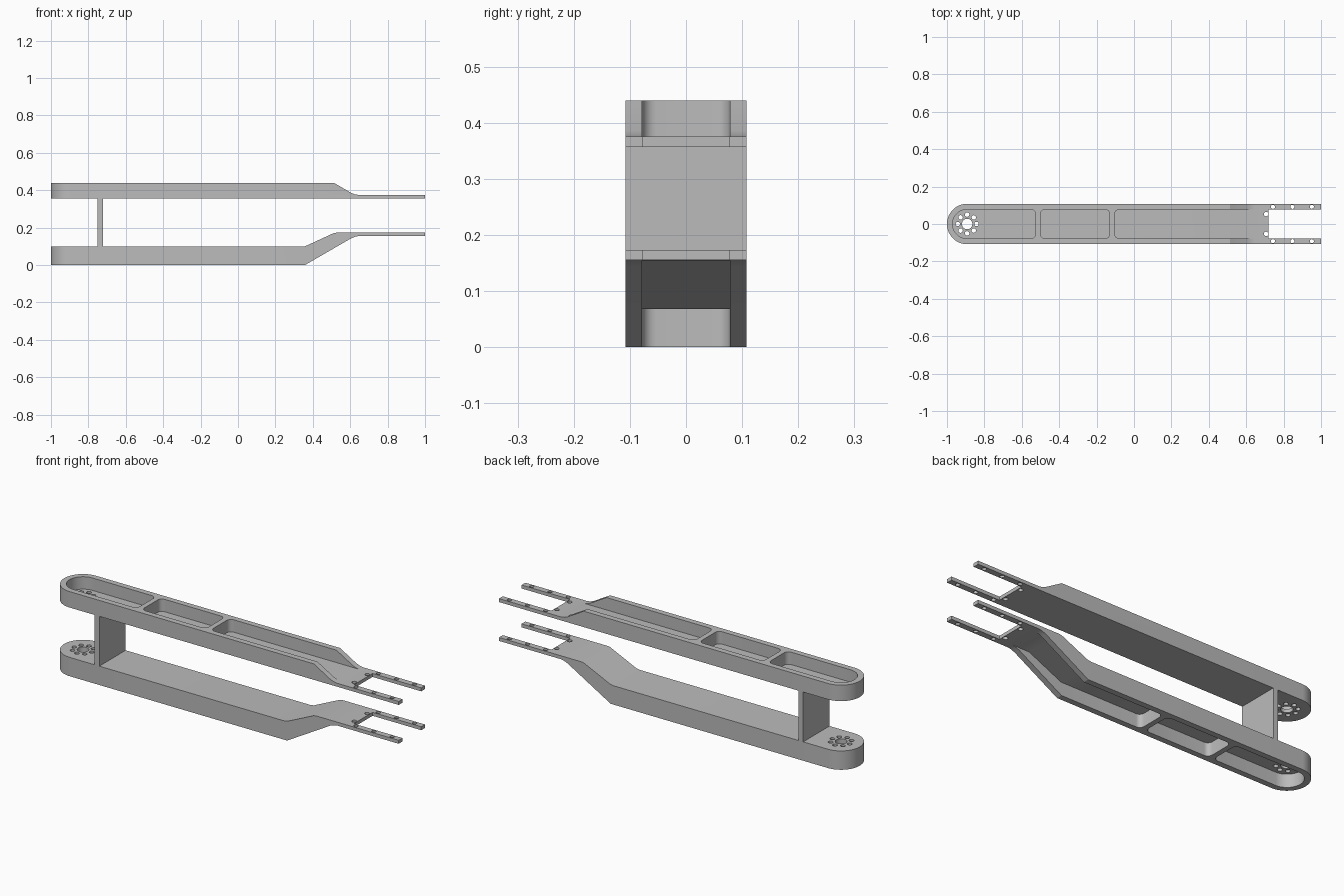
import bpy, bmesh, math
from mathutils import Vector

if "Cube" in bpy.data.objects:
    bpy.data.objects.remove(bpy.data.objects["Cube"])

grey = bpy.data.materials.new("plain grey")
grey.use_nodes = True
grey.diffuse_color = (0.5, 0.5, 0.5, 1)
grey.node_tree.nodes["Principled BSDF"].inputs["Base Color"].default_value = (0.5, 0.5, 0.5, 1)

HALF = 0.108          # half width of an arm
POCKET = 0.078        # half width of a pocket
PIVOT = -1 + HALF     # centre of the rounded end


def prism(name, points, direction):
    """Closed solid from a 3D outline, extruded along a direction."""
    bm = bmesh.new()
    face = bm.faces.new([bm.verts.new(p) for p in points])
    ext = bmesh.ops.extrude_face_region(bm, geom=[face])
    verts = [v for v in ext["geom"] if isinstance(v, bmesh.types.BMVert)]
    bmesh.ops.translate(bm, verts=verts, vec=Vector(direction))
    bmesh.ops.recalc_face_normals(bm, faces=bm.faces)
    mesh = bpy.data.meshes.new(name)
    bm.to_mesh(mesh)
    bm.free()
    mesh.materials.append(grey)
    ob = bpy.data.objects.new(name, mesh)
    bpy.context.collection.objects.link(ob)
    return ob


def plan_prism(name, plan, z0=-1, z1=1):
    return prism(name, [(x, y, z0) for x, y in plan], (0, 0, z1 - z0))


def side_prism(name, profile):
    return prism(name, [(x, -0.3, z) for x, z in profile], (0, 0.6, 0))


def combine(ob, tool, operation):
    """Apply a boolean and throw the tool away."""
    mod = ob.modifiers.new("cut", "BOOLEAN")
    mod.operation, mod.solver, mod.object = operation, "EXACT", tool
    bpy.context.view_layer.objects.active = ob
    bpy.ops.object.modifier_apply(modifier=mod.name)
    bpy.data.objects.remove(tool)


def arc(cx, cy, r, start, sweep, n):
    return [(cx + r * math.cos(math.radians(start + sweep * i / n)),
             cy + r * math.sin(math.radians(start + sweep * i / n))) for i in range(n + 1)]


def rounded(x0, x1, w, left, right):
    """Rectangle outline with separate corner radii at each end."""
    n = 16 if left > 0.05 else 6
    pts = arc(x0 + left, w - left, left, 90, 90, n)
    pts += arc(x0 + left, left - w, left, 180, 90, n)
    if right:
        pts += arc(x1 - right, right - w, right, 270, 90, 6)
        pts += arc(x1 - right, w - right, right, 0, 90, 6)
    else:
        pts += [(x1, -w), (x1, w)]
    # the two half-arcs of a fully round end share a point
    return [p for i, p in enumerate(pts) if (Vector(p) - Vector(pts[i - 1])).length > 1e-5]


def make_arm(name, profile, pocket_profile):
    arm = side_prism(name, profile)
    combine(arm, plan_prism("outline", rounded(-1, 1, HALF, HALF, 0)), "INTERSECT")

    # lightening pockets: round end, middle, and one running out through the slope
    for x0, x1, left, right in ((-0.97, -0.527, POCKET, 0.025),
                                (-0.5, -0.13, 0.025, 0.025),
                                (-0.103, 0.68, 0.025, 0)):
        cutter = side_prism("pocket", pocket_profile)
        combine(cutter, plan_prism("pocket_plan", rounded(x0, x1, POCKET, left, right)), "INTERSECT")
        combine(arm, cutter, "DIFFERENCE")

    # fork slot
    combine(arm, plan_prism("slot", [(0.72, -0.077), (1.1, -0.077), (1.1, 0.077), (0.72, 0.077)]),
            "DIFFERENCE")

    # pivot hole, bolt circle and fork holes
    holes = [(PIVOT, 0, 0.028, 24)]
    holes += [(x, y, 0.012, 12) for x, y in arc(PIVOT, 0, 0.05, 0, 315, 7)]
    for side in (-1, 1):
        holes += [(x, side * 0.092, 0.011, 12) for x in (0.743, 0.847, 0.951)]
        holes.append((0.706, side * 0.053, 0.012, 12))
    for x, y, r, n in holes:
        combine(arm, plan_prism("hole", arc(x, y, r, 0, 360 - 360 / n, n - 1)), "DIFFERENCE")
    return arm


# upper arm, pockets open upward
upper = make_arm(
    "upper_arm",
    [(-1.1, 0.357), (1, 0.357), (1, 0.375), (0.645, 0.375), (0.625, 0.378),
     (0.605, 0.386), (0.512, 0.44), (-1.1, 0.44)],
    [(-1.1, 0.3755), (0.8, 0.3755), (0.8, 0.6), (-1.1, 0.6)])

# lower arm, cranked upward, pockets open downward
lower = make_arm(
    "lower_arm",
    [(-1.1, 0), (0.358, 0), (0.605, 0.143), (0.625, 0.151), (0.645, 0.155), (1, 0.155),
     (1, 0.173), (0.525, 0.173), (0.51, 0.17), (0.36, 0.101), (0.34, 0.098), (-1.1, 0.098)],
    [(-1.1, -0.2), (-1.1, 0.068), (0.36, 0.068), (0.546, 0.1545), (0.8, 0.1545), (0.8, -0.2)])

# upright plate joining the arms
post = plan_prism("upright_plate", [(-0.75, -HALF), (-0.722, -HALF), (-0.722, HALF), (-0.75, HALF)],
                  0.097, 0.358)

for ob in bpy.context.selected_objects:
    ob.select_set(False)
for ob in (upper, lower, post):
    ob.select_set(True)
bpy.context.view_layer.objects.active = upper
bpy.ops.object.shade_smooth_by_angle(angle=math.radians(25))
